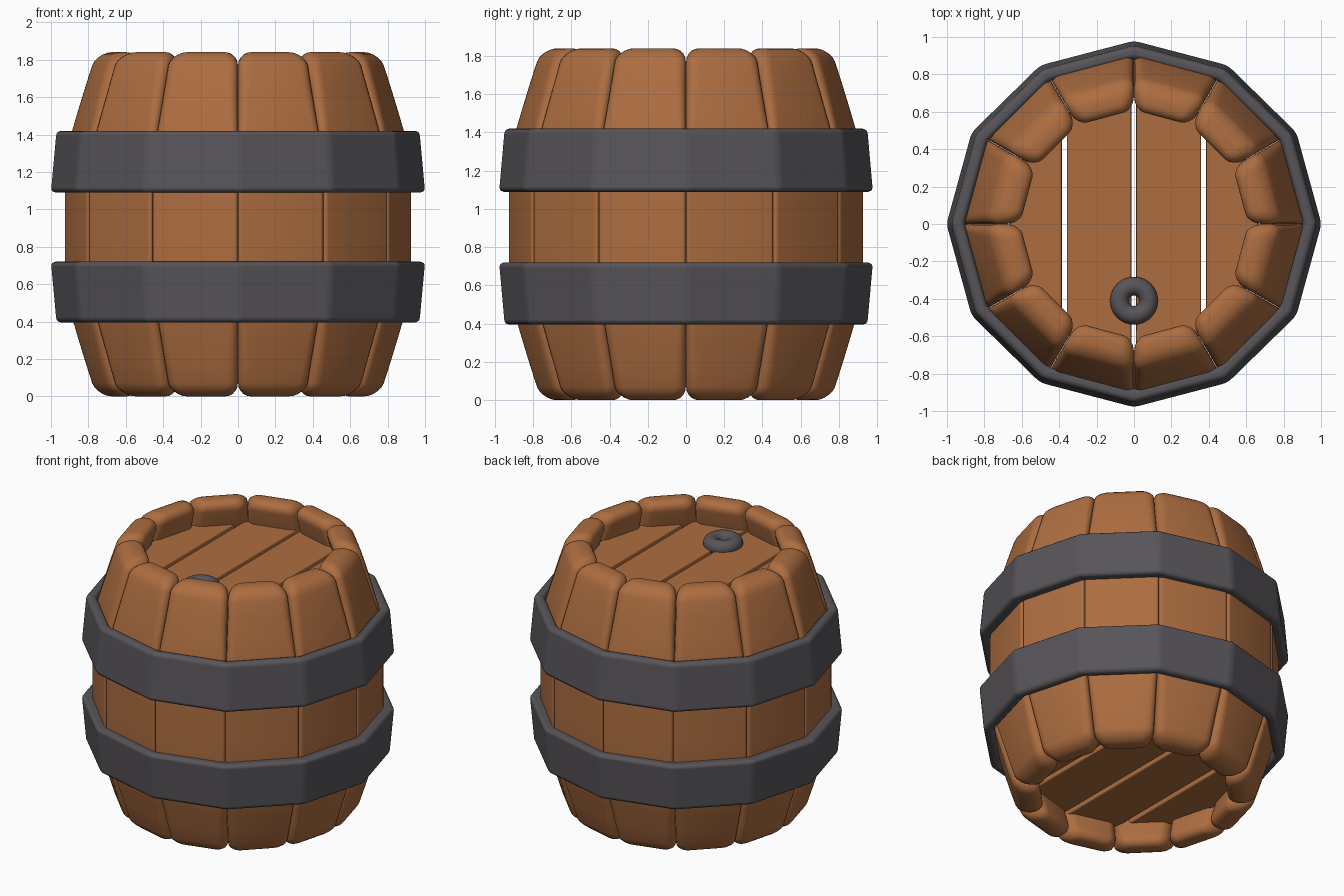
import bpy, bmesh, math
from mathutils import Matrix

if "Cube" in bpy.data.objects:
    bpy.data.objects.remove(bpy.data.objects["Cube"])

N = 12
MID = 0.92           # half of the barrel height
TAN = math.tan(math.pi / N)


def material(name, rgb):
    m = bpy.data.materials.new(name)
    m.diffuse_color = (*rgb, 1)
    m.use_nodes = True
    m.node_tree.nodes["Principled BSDF"].inputs["Base Color"].default_value = m.diffuse_color
    return m


wood = material("warm wood", (0.42, 0.155, 0.052))
iron = material("dark iron", (0.096, 0.09, 0.1))


def make(name, bm, mat, bevel=0, segments=3):
    bmesh.ops.recalc_face_normals(bm, faces=bm.faces[:])
    me = bpy.data.meshes.new(name)
    bm.to_mesh(me)
    bm.free()
    me.materials.append(mat)
    me.shade_smooth()
    ob = bpy.data.objects.new(name, me)
    bpy.context.collection.objects.link(ob)
    if bevel:
        b = ob.modifiers.new("soft edges", 'BEVEL')
        b.width, b.segments = bevel, segments
        b.limit_method, b.angle_limit = 'ANGLE', math.radians(25)
        b.harden_normals = True
    return ob


def bridge(bm, rings, closed=False):
    pairs = list(zip(rings, rings[1:])) + ([(rings[-1], rings[0])] if closed else [])
    for a, b in pairs:
        n = len(a)
        for i in range(n):
            j = (i + 1) % n
            bm.faces.new((a[i], a[j], b[j], b[i]))


# Stave: rounded wedge section lofted along a bulging outline
BULGE = [(0, .90), (.2, .90), (.35, .89), (.5, .868), (.62, .836), (.74, .802), (.85, .768), (.92, .745)]


def outer(t):
    for (t0, d0), (t1, d1) in zip(BULGE, BULGE[1:]):
        if t <= t1:
            return d0 + (d1 - d0) * (t - t0) / (t1 - t0)
    return BULGE[-1][1]


def section(bm, z, inset):
    t = abs(z - MID)
    out = outer(t)
    inn = out - 0.175
    mid = (out + inn) / 2
    r = 0.022 + 0.038 * min(1, max(0, (t - .2) / .5))
    hw, hd = mid * TAN * 0.995 - inset, (out - inn) / 2 - inset
    r = min(r, hd * 0.9)
    ring = []
    for k, (sx, sy) in enumerate([(1, 1), (-1, 1), (-1, -1), (1, -1)]):
        for s in range(5):
            a = math.pi / 2 * (k + s / 4)
            u = sx * (hw - r) + r * math.cos(a)
            v = mid + sy * (hd - r) + r * math.sin(a)
            ring.append(bm.verts.new((u * v / mid, v, z)))
    return ring


CAP = 0.07
half = [(t, 0) for t in (.1, .2, .35, .5, .62, .74)]
half += [(MID - CAP + CAP * math.sin(a), CAP * (1 - math.cos(a)))
         for a in (math.pi / 2 * i / 5 for i in range(6))]
levels = [(MID - t, e) for t, e in reversed(half)] + [(MID + t, e) for t, e in half]

for i in range(N):
    bm = bmesh.new()
    rings = [section(bm, z, e) for z, e in levels]
    bridge(bm, rings)
    bm.faces.new(rings[0])
    bm.faces.new(rings[-1])
    bm.transform(Matrix.Rotation(2 * math.pi * (i + .5) / N, 4, 'Z'))
    make(f"stave_{i + 1}", bm, wood)

# Hoops: twelve-sided tapered bands, slightly narrower front to back
for name, z_wide, z_narrow in (("lower_hoop", .72, .395), ("upper_hoop", 1.09, 1.42)):
    bm = bmesh.new()
    rings = []
    for i in range(N):
        a = 2 * math.pi * i / N
        rings.append([bm.verts.new((r * math.cos(a), r * math.sin(a) * .977, z))
                      for r, z in ((1.005, z_wide), (.975, z_narrow), (.905, z_narrow), (.915, z_wide))])
    bridge(bm, rings, closed=True)
    make(name, bm, iron, 0.028)

# Heads: four planks each, ends following a circle hidden in the staves
R = 0.69
PLANKS = [(-.665, -.386), (-.359, -.014), (.012, .359), (.386, .665)]
for head, z0 in (("top", 1.60), ("bottom", .18)):
    for k, (x0, x1) in enumerate(PLANKS):
        bm = bmesh.new()
        xs = [x0 + (x1 - x0) * s / 5 for s in range(6)]
        edge = [(x, math.sqrt(R * R - x * x)) for x in xs]
        outline = edge + [(x, -y) for x, y in reversed(edge)]
        rings = [[bm.verts.new((x, y, z)) for x, y in outline] for z in (z0, z0 + .06)]
        bridge(bm, rings)
        bm.faces.new(rings[0])
        bm.faces.new(rings[1])
        make(f"{head}_plank_{k + 1}", bm, wood, 0.01, 2)

# Bung ring on the top head
bm = bmesh.new()
rings = []
for i in range(32):
    a = 2 * math.pi * i / 32
    ring = []
    for j in range(16):
        b = 2 * math.pi * j / 16
        r = .078 + .05 * math.cos(b)
        ring.append(bm.verts.new((r * math.cos(a), -.41 + r * math.sin(a), 1.67 + .05 * math.sin(b))))
    rings.append(ring)
bridge(bm, rings, closed=True)
make("bung_ring", bm, iron)
